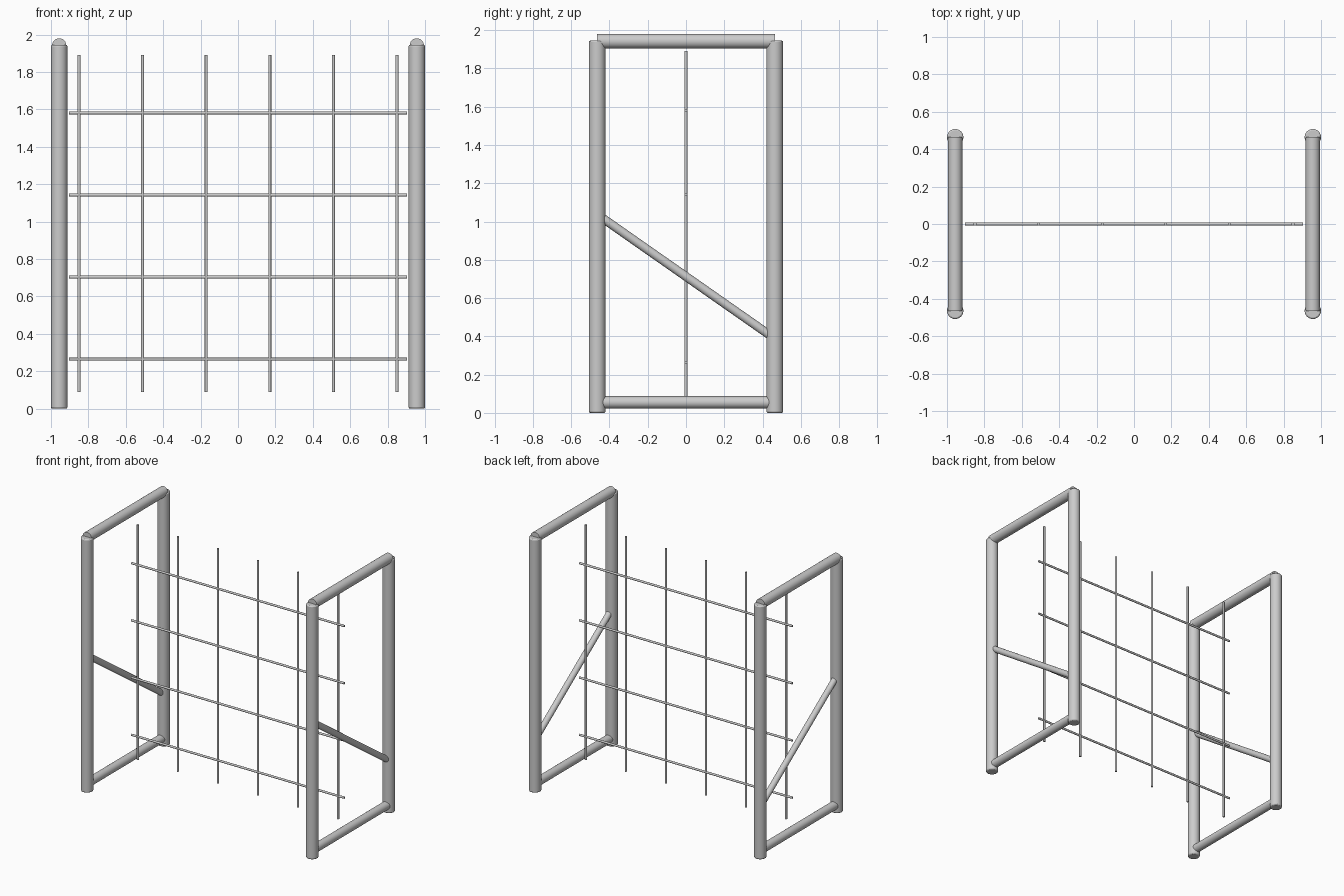
import bpy, math
from mathutils import Vector

if "Cube" in bpy.data.objects:
    bpy.data.objects.remove(bpy.data.objects["Cube"])


def tube(name, a, b, r, sides=24, bevel=0.0):
    """Capped cylinder running from point a to point b."""
    a, b = Vector(a), Vector(b)
    d = b - a
    bpy.ops.mesh.primitive_cylinder_add(vertices=sides, radius=r, depth=d.length,
                                        location=(a + b) / 2)
    ob = bpy.context.object
    ob.name = name
    ob.rotation_euler = d.to_track_quat('Z', 'Y').to_euler()
    if bevel:
        m = ob.modifiers.new("rounded_rim", 'BEVEL')
        m.width, m.segments = bevel, 2
        m.limit_method, m.angle_limit = 'ANGLE', math.radians(50)
    bpy.ops.object.shade_smooth_by_angle(angle=math.radians(40))
    return ob


X, Y = 0.956, 0.464   # post centre lines

# Two end frames: posts, top rail, bottom rail, diagonal brace
for side, x in (("left", -X), ("right", X)):
    for end, y in (("front", -Y), ("back", Y)):
        tube(f"{side}_{end}_post", (x, y, 0), (x, y, 1.945), 0.044, bevel=0.008)
    tube(f"{side}_top_rail", (x, -Y, 1.942), (x, Y, 1.942), 0.038)
    tube(f"{side}_bottom_rail", (x, -Y, 0.055), (x, Y, 0.055), 0.032)
    tube(f"{side}_brace", (x, -Y, 1.037), (x, Y, 0.388), 0.023, 16)

# Wire grid between the frames
for i in range(6):
    wx = -0.85 + i * 0.34
    tube(f"vertical_wire_{i + 1}", (wx, 0, 0.088), (wx, 0, 1.89), 0.008, 12)
for i in range(4):
    wz = 0.264 + i * 0.439
    tube(f"horizontal_wire_{i + 1}", (-0.904, 0, wz), (0.904, 0, wz), 0.008, 12)
